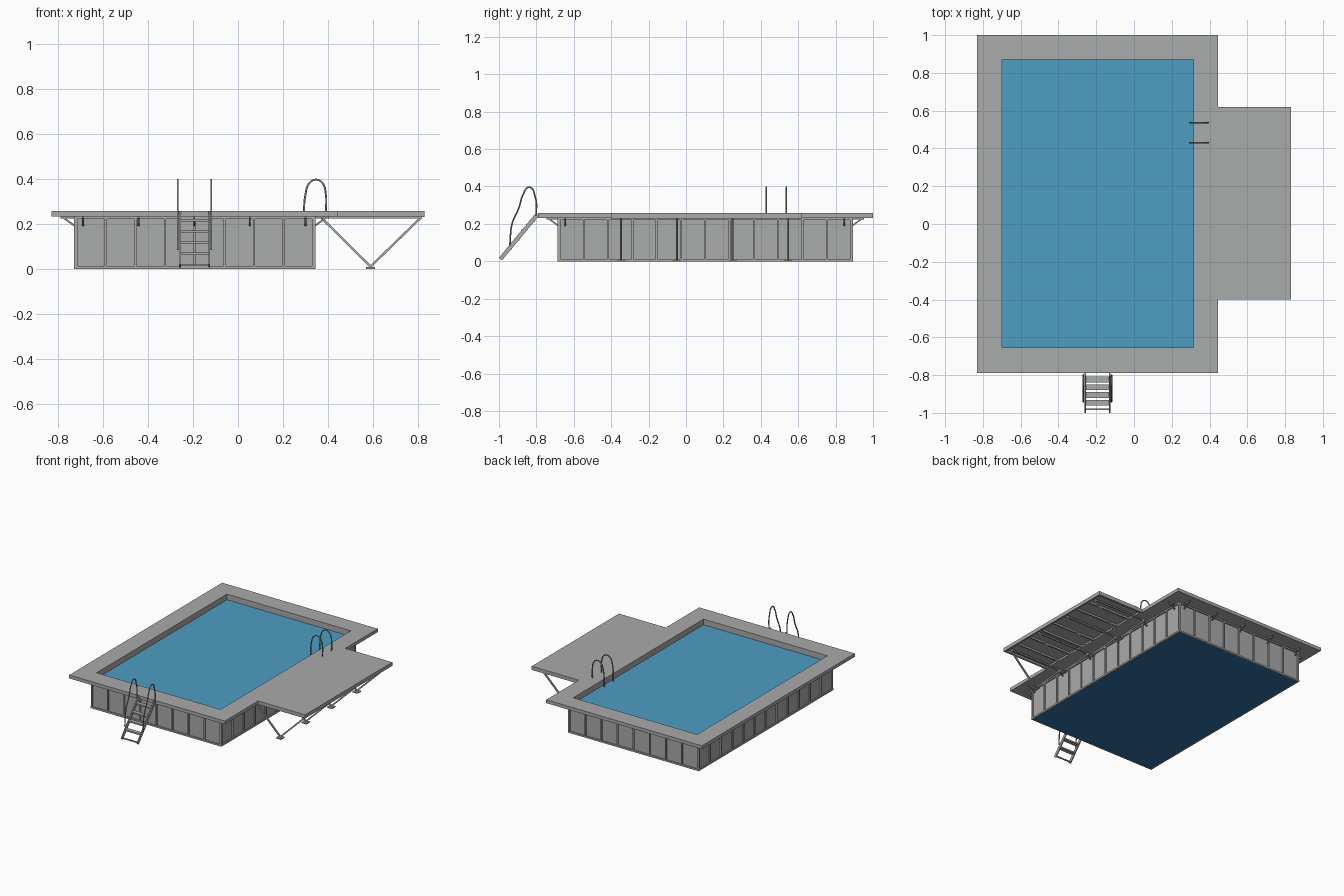
import bpy, bmesh
from mathutils import Vector, Matrix

if "Cube" in bpy.data.objects:
    bpy.data.objects.remove(bpy.data.objects["Cube"])


def material(name, rgb):
    m = bpy.data.materials.new(name)
    m.use_nodes = True
    m.diffuse_color = (*rgb, 1)
    m.node_tree.nodes["Principled BSDF"].inputs["Base Color"].default_value = (*rgb, 1)
    return m


GREY = material("light grey panel", (0.40, 0.405, 0.41))
STEEL = material("steel grey", (0.30, 0.30, 0.30))
WATER = material("water blue", (0.075, 0.34, 0.55))
LINER = material("deep blue liner", (0.03, 0.16, 0.38))


def finish(name, bm, mat):
    bmesh.ops.recalc_face_normals(bm, faces=bm.faces)
    mesh = bpy.data.meshes.new(name)
    bm.to_mesh(mesh)
    bm.free()
    mesh.materials.append(mat)
    ob = bpy.data.objects.new(name, mesh)
    bpy.context.collection.objects.link(ob)
    return ob


def add_box(bm, lo, hi):
    lo, hi = Vector(lo), Vector(hi)
    m = Matrix.Translation((lo + hi) / 2) @ Matrix.Diagonal((*(hi - lo), 1))
    bmesh.ops.create_cube(bm, size=1, matrix=m)


def add_beam(bm, a, b, w, d=None):
    a, b = Vector(a), Vector(b)
    rot = (b - a).to_track_quat('Z', 'Y').to_matrix().to_4x4()
    m = Matrix.Translation((a + b) / 2) @ rot @ Matrix.Diagonal((w, d or w, (b - a).length, 1))
    bmesh.ops.create_cube(bm, size=1, matrix=m)


def add_ring(bm, outer, inner, z0, z1):
    """Rectangular frame; rectangles are (x0, y0, x1, y1)."""
    def corners(r, z):
        x0, y0, x1, y1 = r
        return [bm.verts.new((x, y, z)) for x, y in ((x0, y0), (x1, y0), (x1, y1), (x0, y1))]
    loops = [corners(outer, z0), corners(outer, z1), corners(inner, z1), corners(inner, z0)]
    for k in range(4):
        p, q = loops[k], loops[(k + 1) % 4]
        for i in range(4):
            j = (i + 1) % 4
            bm.faces.new((p[i], p[j], q[j], q[i]))


def grow(r, d):
    return (r[0] - d, r[1] - d, r[2] + d, r[3] + d)


def spread(a, b, n):
    return [a + (b - a) * i / (n - 1) for i in range(n)]


OPENING = (-0.70, -0.655, 0.315, 0.87)
WALL = (-0.72, -0.677, 0.335, 0.883)
TANK = grow(WALL, 0.009)
X0, Y0, X1, Y1 = WALL
DECK_Z, TOP_Z = 0.232, 0.257

# Deck frame around the water and the side platform
bm = bmesh.new()
add_ring(bm, (-0.83, -0.79, 0.445, 1.0), OPENING, DECK_Z, TOP_Z)
finish("deck", bm, GREY)
bm = bmesh.new()
add_box(bm, (0.445, -0.40, 0.243), (0.83, 0.62, TOP_Z))
add_ring(bm, (0.445, -0.40, 0.83, 0.62), (0.457, -0.388, 0.818, 0.608), 0.230, 0.243)
finish("platform", bm, GREY)

# Pool shell, water and floor
bm = bmesh.new()
add_ring(bm, WALL, OPENING, 0.003, DECK_Z)
finish("pool_wall", bm, GREY)
bm = bmesh.new()
add_box(bm, (*OPENING[:2], 0.15), (*OPENING[2:], 0.215))
finish("water", bm, WATER)
bm = bmesh.new()
add_box(bm, (X0 + .002, Y0 + .002, 0.001), (X1 - .002, Y1 - .002, 0.012))
finish("pool_floor", bm, LINER)

# Wall posts with bottom and top rails
bm = bmesh.new()
add_ring(bm, TANK, WALL, 0.0, 0.012)
add_ring(bm, TANK, WALL, 0.222, DECK_Z)
for x in spread(X0, X1, 9):
    for y in (TANK[1], Y1):
        add_box(bm, (x - .005, y, 0.012), (x + .005, y + .009, 0.222))
for y in spread(Y0, Y1, 13):
    for x in (TANK[0], X1):
        add_box(bm, (x, y - .005, 0.012), (x + .009, y + .005, 0.222))
finish("wall_frame", bm, GREY)

# Angled brackets carrying the deck on all four sides
bm = bmesh.new()
BRACKET_Y = spread(-0.645, 0.845, 6)


def add_bracket(p, out):
    p, out = Vector(p), Vector(out)
    up = Vector((0, 0, 1))
    add_beam(bm, p + up * 0.193, p + out * 0.05 + up * 0.229, 0.008)
    add_beam(bm, p + up * 0.228, p + out * 0.06 + up * 0.228, 0.008)


for x in spread(-0.69, 0.30, 5):
    add_bracket((x, TANK[1], 0), (0, -1, 0))
    add_bracket((x, TANK[3], 0), (0, 1, 0))
for y in BRACKET_Y:
    add_bracket((TANK[0], y, 0), (-1, 0, 0))
    add_bracket((TANK[2], y, 0), (1, 0, 0))
finish("deck_brackets", bm, STEEL)

# V-shaped platform legs with feet
bm = bmesh.new()
for y in BRACKET_Y[1:5]:
    for x in (0.372, 0.812):
        add_beam(bm, (x, y, 0.226), (0.59, y, 0.010), 0.010)
    add_beam(bm, (0.35, y, 0.230), (0.82, y, 0.230), 0.010)
    add_box(bm, (0.57, y - .02, 0), (0.61, y + .02, 0.008))
finish("platform_legs", bm, GREY)

# Joists under the platform
bm = bmesh.new()
for y in spread(-0.39, 0.61, 9):
    add_box(bm, (0.447, y - .006, 0.230), (0.822, y + .006, 0.243))
finish("platform_joists", bm, GREY)

# Entry ladder: sloping side rails and flat treads
bm = bmesh.new()
for x in (-0.258, -0.128):
    add_beam(bm, (x, -0.795, 0.25), (x, -0.992, 0.012), 0.008, 0.022)
for y in spread(-0.823, -0.946, 4):
    z = 0.25 + (y + 0.795) * 1.21
    add_box(bm, (-0.256, y - .015, z - .005), (-0.130, y + .015, z + .005))
add_box(bm, (-0.256, -0.985, 0.012), (-0.130, -0.977, 0.020))
finish("entry_ladder", bm, GREY)


def tube(name, points):
    c = bpy.data.curves.new(name, 'CURVE')
    c.dimensions = '3D'
    c.bevel_depth = 0.0042
    c.bevel_resolution = 2
    c.resolution_u = 6
    c.use_fill_caps = True
    s = c.splines.new('BEZIER')
    s.bezier_points.add(len(points) - 1)
    for bp, p in zip(s.bezier_points, points):
        bp.co = p
        bp.handle_left_type = bp.handle_right_type = 'AUTO'
    c.materials.append(STEEL)
    ob = bpy.data.objects.new(name, c)
    bpy.context.collection.objects.link(ob)


# Arched handrails on the entry ladder and at the water's edge
LADDER_ARCH = [(-.80, .245), (-.805, .34), (-.838, .396), (-.87, .36),
               (-.892, .29), (-.93, .20), (-.942, .085)]
EDGE_ARCH = [(.294, .20), (.300, .33), (.318, .382), (.347, .397),
             (.376, .382), (.391, .33), (.391, .25)]
for side, x in (("right", -0.268), ("left", -0.119)):
    tube("ladder_handrail_" + side, [(x, y, z) for y, z in LADDER_ARCH])
for side, y in (("front", 0.43), ("back", 0.537)):
    tube("pool_handrail_" + side, [(x, y, z) for x, z in EDGE_ARCH])
